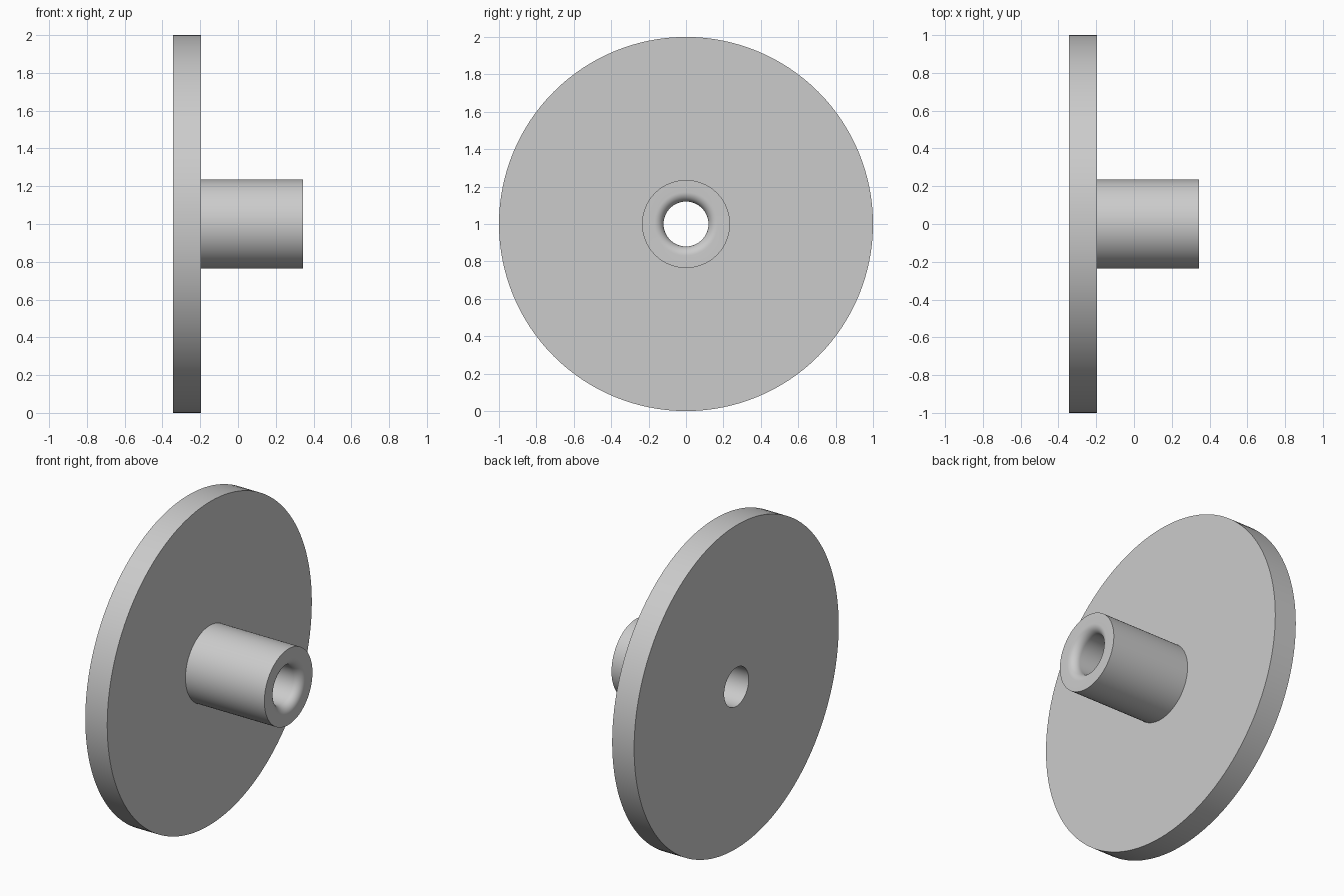
import bpy, bmesh
from math import sin, cos, pi, radians
from mathutils import Matrix

cube = bpy.data.objects.get("Cube")
if cube:
    bpy.data.objects.remove(cube, do_unlink=True)

SEGMENTS = 128
BACK, SHOULDER, TIP = -0.345, -0.195, 0.345
DISC_R, HUB_R, BORE_R, ROUND = 1.0, 0.235, 0.12, 0.05

# Plain grey material
grey = bpy.data.materials.new("grey")
grey.use_nodes = True
colour = (0.6, 0.6, 0.6, 1)
grey.diffuse_color = colour
grey.node_tree.nodes["Principled BSDF"].inputs["Base Color"].default_value = colour


def lathe(name, profile):
    """Turn a closed (x, radius) profile around the x axis."""
    bm = bmesh.new()
    verts = [bm.verts.new((x, 0, r)) for x, r in profile]
    edges = [bm.edges.new((a, b)) for a, b in zip(verts, verts[1:] + verts[:1])]
    bmesh.ops.spin(bm, geom=verts + edges, cent=(0, 0, 0), axis=(1, 0, 0),
                   angle=2 * pi, steps=SEGMENTS)
    bmesh.ops.remove_doubles(bm, verts=bm.verts[:], dist=1e-4)
    bmesh.ops.recalc_face_normals(bm, faces=bm.faces[:])
    bmesh.ops.transform(bm, matrix=Matrix.Translation((0, 0, DISC_R)), verts=bm.verts[:])
    mesh = bpy.data.meshes.new(name)
    bm.to_mesh(mesh)
    bm.free()
    mesh.materials.append(grey)
    obj = bpy.data.objects.new(name, mesh)
    bpy.context.collection.objects.link(obj)
    bpy.ops.object.select_all(action="DESELECT")
    obj.select_set(True)
    bpy.context.view_layer.objects.active = obj
    bpy.ops.object.shade_smooth_by_angle(angle=radians(30))
    return obj


# Rounded mouth of the bore, from the hub face into the hole
steps = 10
mouth = [(TIP - ROUND + ROUND * cos(a), BORE_R + ROUND - ROUND * sin(a))
         for a in (i * pi / 2 / steps for i in range(steps + 1))]

# Disc and hub turned as one solid with a through bore
outline = [(BACK, BORE_R), (BACK, DISC_R), (SHOULDER, DISC_R),
           (SHOULDER, HUB_R), (TIP, HUB_R)]
lathe("disc_with_hub", outline + mouth)
